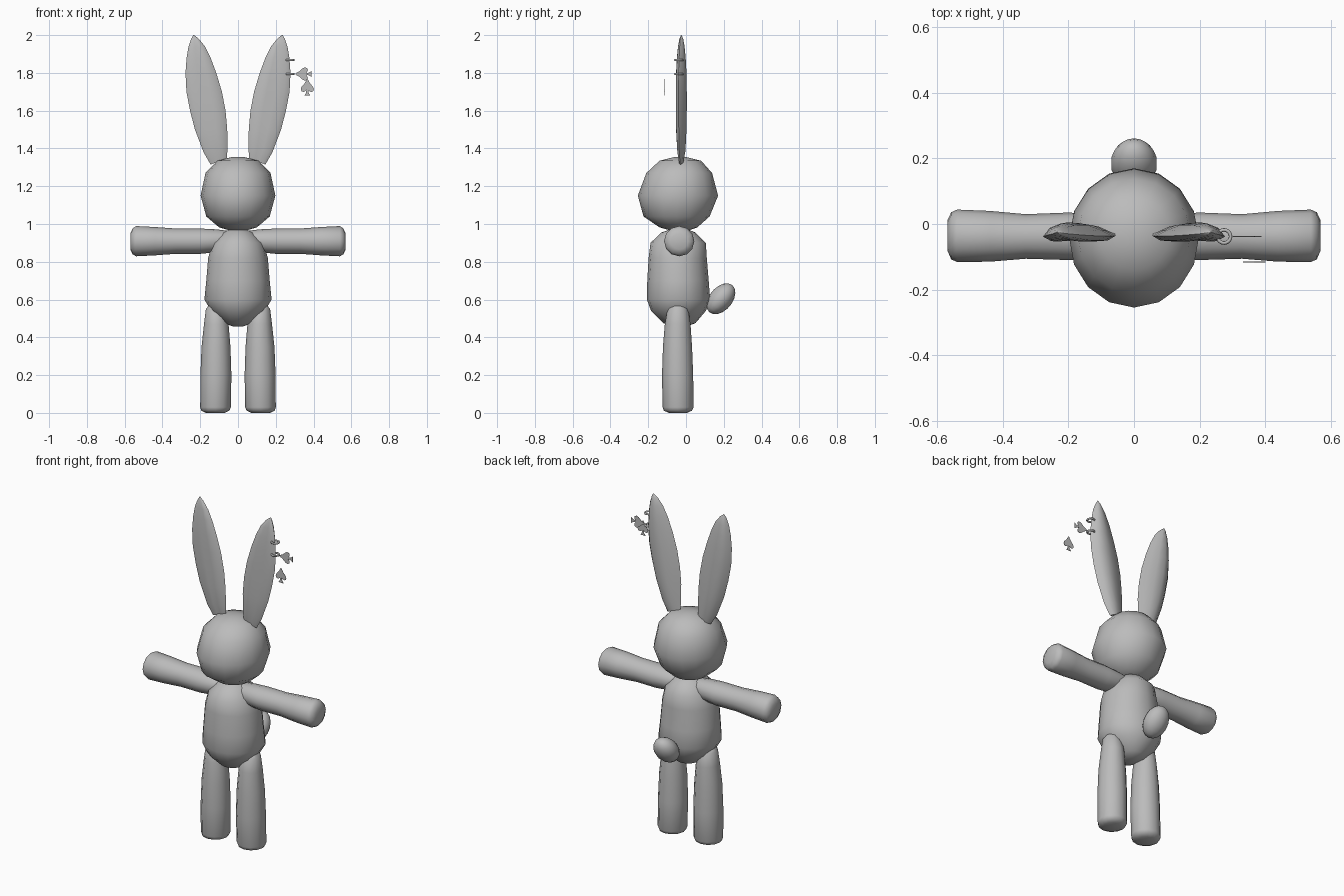
import bpy, bmesh, math
from mathutils import Matrix, Vector

grey = bpy.data.materials.new("soft grey")
grey.diffuse_color = (0.5, 0.5, 0.5, 1)


def finish(name, bm, angle=45):
    """Weld, orient and shade a part."""
    bmesh.ops.remove_doubles(bm, verts=bm.verts, dist=0.0004)
    bmesh.ops.recalc_face_normals(bm, faces=bm.faces)
    mesh = bpy.data.meshes.new(name)
    bm.to_mesh(mesh)
    bm.free()
    mesh.materials.append(grey)
    ob = bpy.data.objects.new(name, mesh)
    bpy.context.collection.objects.link(ob)
    bpy.ops.object.select_all(action='DESELECT')
    ob.select_set(True)
    bpy.context.view_layer.objects.active = ob
    bpy.ops.object.shade_smooth_by_angle(angle=math.radians(angle))
    return ob


def skin(name, rings, angle=45):
    """Bridge rings of points and close both ends."""
    bm = bmesh.new()
    loops = [[bm.verts.new(p) for p in ring] for ring in rings]
    n = len(loops[0])
    for a, b in zip(loops, loops[1:]):
        for i in range(n):
            j = (i + 1) % n
            bm.faces.new((a[i], a[j], b[j], b[i]))
    bm.faces.new(loops[0])
    bm.faces.new(loops[-1])
    return finish(name, bm, angle)


def ovals(stations, place, n):
    """Oval rings; each station is (t, u_min, u_max, v_min, v_max)."""
    out = []
    for t, u0, u1, v0, v1 in stations:
        ring = []
        for i in range(n):
            a = math.tau * i / n
            u = (u0 + u1) / 2 + (u1 - u0) / 2 * math.cos(a)
            v = (v0 + v1) / 2 + (v1 - v0) / 2 * math.sin(a)
            ring.append(place(t, u, v))
        out.append(ring)
    return out


def upright(t, u, v):
    return (u, v, t)


# Head: z, x range, y range
head = [(0.962, -0.03, 0.03, -0.07, 0.0), (0.982, -0.10, 0.10, -0.14, 0.06),
        (1.04, -0.168, 0.168, -0.225, 0.125), (1.15, -0.198, 0.198, -0.255, 0.17),
        (1.27, -0.172, 0.172, -0.21, 0.138), (1.335, -0.11, 0.11, -0.14, 0.08),
        (1.355, -0.03, 0.03, -0.06, 0.0)]
skin("head", ovals(head, upright, 16), 60)

# Body
body = [(0.457, -0.025, 0.025, -0.06, 0.0), (0.475, -0.075, 0.075, -0.12, 0.05),
        (0.54, -0.142, 0.142, -0.185, 0.105), (0.60, -0.178, 0.178, -0.207, 0.128),
        (0.70, -0.168, 0.168, -0.205, 0.12), (0.82, -0.158, 0.158, -0.198, 0.11),
        (0.90, -0.135, 0.135, -0.188, 0.105), (0.955, -0.08, 0.08, -0.13, 0.05),
        (0.98, -0.025, 0.025, -0.06, -0.01)]
skin("body", ovals(body, upright, 16), 60)

# Tail: egg tilted up and back
bm = bmesh.new()
bmesh.ops.create_uvsphere(bm, u_segments=14, v_segments=9, radius=1)
tilt = (Matrix.Translation((0, 0.185, 0.604)) @ Matrix.Rotation(math.radians(-40), 4, 'X')
        @ Matrix.Diagonal((0.071, 0.061, 0.094, 1)))
bmesh.ops.transform(bm, matrix=tilt, verts=bm.verts)
finish("tail", bm, 60)

# Limb stations: arm is x, y range, z range; leg is z, x range, y range
arm = [(0.06, -0.09, 0.02, 0.865, 0.965), (0.12, -0.105, 0.03, 0.85, 0.972),
       (0.20, -0.11, 0.035, 0.842, 0.976), (0.33, -0.106, 0.03, 0.842, 0.976),
       (0.44, -0.115, 0.04, 0.834, 0.984), (0.54, -0.116, 0.044, 0.829, 0.989),
       (0.558, -0.108, 0.036, 0.84, 0.976), (0.57, -0.08, 0.01, 0.865, 0.95)]
leg = [(0.0, 0.07, 0.17, -0.09, 0.005), (0.012, 0.045, 0.195, -0.118, 0.032),
       (0.03, 0.038, 0.20, -0.124, 0.04), (0.20, 0.035, 0.199, -0.127, 0.038),
       (0.35, 0.04, 0.193, -0.122, 0.032), (0.47, 0.05, 0.18, -0.112, 0.024),
       (0.55, 0.065, 0.17, -0.098, 0.012), (0.575, 0.09, 0.15, -0.07, -0.015)]

# Ear stations: z of the middle, inner x, outer x, depth scale
ear = [(1.332, 0.058, 0.145, 0.4), (1.39, 0.056, 0.182, 0.75), (1.50, 0.057, 0.228, 0.95),
       (1.60, 0.066, 0.254, 1.0), (1.70, 0.085, 0.273, 1.0), (1.80, 0.115, 0.278, 0.95),
       (1.88, 0.145, 0.272, 0.8), (1.94, 0.175, 0.262, 0.6), (1.98, 0.207, 0.248, 0.35),
       (2.0, 0.233, 0.237, 0.05)]
# Ear cross-section: fraction across, offset front to back
section = [(0, -0.012), (0.18, 0.005), (0.4, 0.022), (0.65, 0.029), (0.87, 0.014),
           (1, -0.014), (0.85, -0.028), (0.6, -0.024), (0.35, -0.029), (0.13, -0.026)]

for side, s in (("right", 1), ("left", -1)):
    skin(side + "_arm", ovals(arm, lambda t, u, v: (s * t, u, v), 12), 50)
    skin(side + "_leg", ovals(leg, lambda t, u, v: (s * u, v, t), 12), 50)
    rings = []
    for z, x0, x1, d in ear:
        # the base of the ear slopes down towards its outer edge
        slope = -0.034 * max(0, (1.5 - z) / 0.168)
        rings.append([(s * (x0 + (x1 - x0) * f), -0.025 + y * d, z + slope * (f - 0.5))
                      for f, y in section])
    skin(side + "_ear", rings, 60)

# Earring hoops
for k, z in enumerate((1.868, 1.794)):
    bpy.ops.mesh.primitive_torus_add(major_segments=20, minor_segments=8, major_radius=0.02,
                                     minor_radius=0.0055, location=(0.275, -0.038, z))
    hoop = bpy.context.object
    hoop.name = ("upper", "lower")[k] + "_ear_hoop"
    hoop.data.materials.append(grey)
    bpy.ops.object.shade_smooth()

# Spade-shaped charms
half = [(0.004, 0.042), (0.014, 0.024), (0.030, 0.006), (0.035, -0.007), (0.031, -0.018),
        (0.021, -0.022), (0.011, -0.018), (0.005, -0.012), (0.007, -0.028), (0.017, -0.042)]
outline = [(0, 0.046)] + half + [(-x, z) for x, z in reversed(half)]
for name, place, turn in (("hanging_charm", (0.367, -0.116, 1.721), 0),
                          ("hoop_charm", (0.348, -0.038, 1.794), -90)):
    bm = bmesh.new()
    face = bm.faces.new([bm.verts.new((x, -0.001, z)) for x, z in outline])
    new = bmesh.ops.extrude_face_region(bm, geom=[face])["geom"]
    bmesh.ops.translate(bm, vec=(0, 0.002, 0),
                        verts=[v for v in new if isinstance(v, bmesh.types.BMVert)])
    bmesh.ops.transform(bm, verts=bm.verts, matrix=Matrix.Translation(place)
                        @ Matrix.Rotation(math.radians(turn), 4, 'Y'))
    finish(name, bm, 30)
